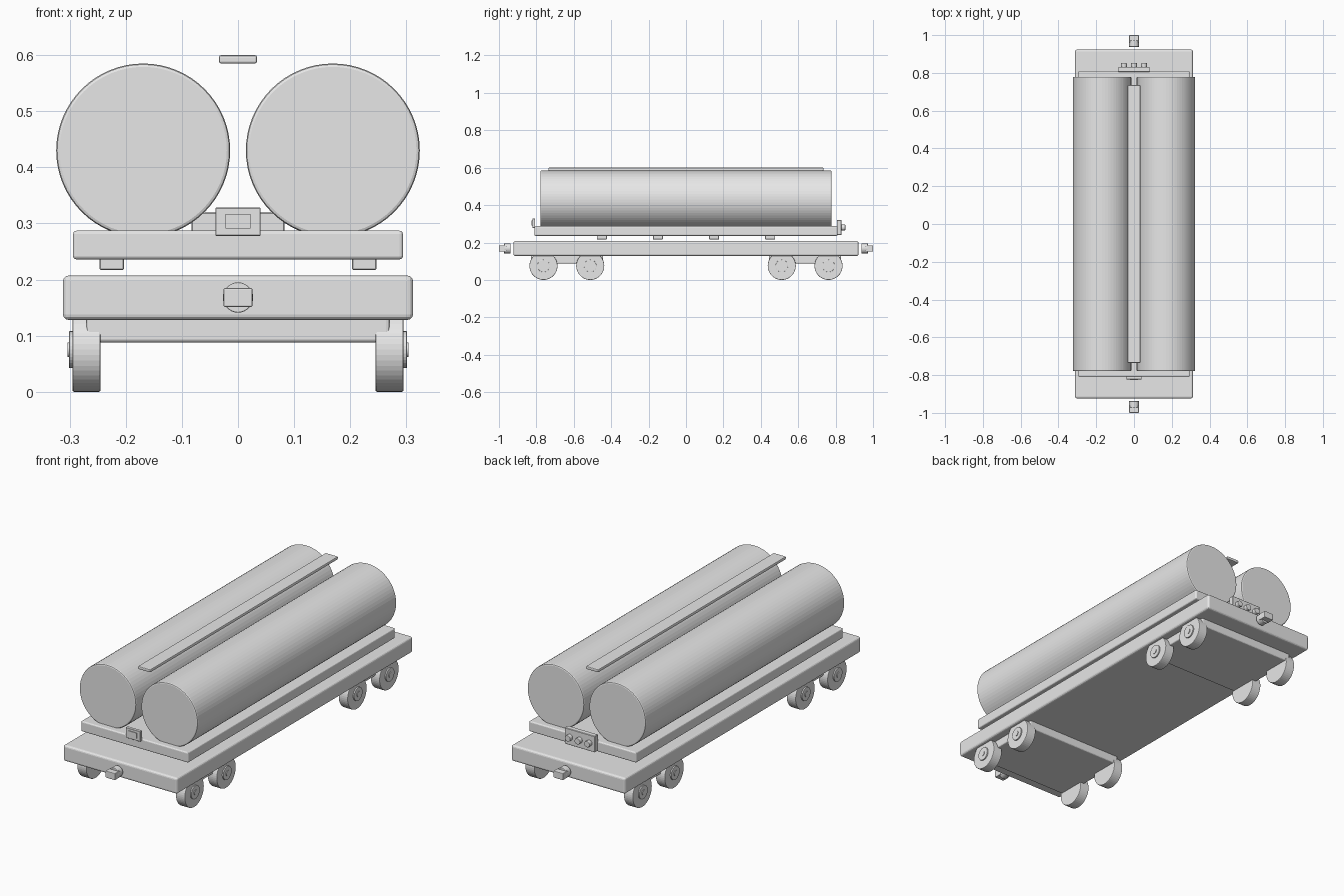
import bpy
import bmesh
import math
from mathutils import Matrix, Vector

if "Cube" in bpy.data.objects:
    bpy.data.objects.remove(bpy.data.objects["Cube"])

grey = bpy.data.materials.new("plain grey")
grey.diffuse_color = (0.8, 0.8, 0.8, 1)
grey.use_nodes = True
grey.node_tree.nodes["Principled BSDF"].inputs["Base Color"].default_value = grey.diffuse_color


def finish(bm, name, bevel, segments):
    mesh = bpy.data.meshes.new(name)
    bmesh.ops.recalc_face_normals(bm, faces=bm.faces)
    bm.to_mesh(mesh)
    bm.free()
    mesh.materials.append(grey)
    obj = bpy.data.objects.new(name, mesh)
    bpy.context.collection.objects.link(obj)
    if bevel:
        mod = obj.modifiers.new("edge rounding", 'BEVEL')
        mod.width = bevel
        mod.segments = segments
        mod.limit_method = 'ANGLE'
        mod.angle_limit = math.radians(40)
    return obj


def box(name, x, y, z, bevel=0.0, segments=3):
    """Box given as (min, max) ranges on each axis."""
    bm = bmesh.new()
    bmesh.ops.create_cube(bm, size=1)
    for v in bm.verts:
        v.co = Vector([(r[0] + r[1]) / 2 + c * (r[1] - r[0])
                       for c, r in zip(v.co, (x, y, z))])
    return finish(bm, name, bevel, segments)


def cylinder(name, centre, radius, length, axis, sides=48, bevel=0.0):
    """Cylinder lying along the x or y axis."""
    bm = bmesh.new()
    turn = Matrix.Rotation(math.pi / 2, 4, 'Y' if axis == 'X' else 'X')
    bmesh.ops.create_cone(bm, cap_ends=True, segments=sides, radius1=radius,
                          radius2=radius, depth=length,
                          matrix=Matrix.Translation(centre) @ turn)
    return finish(bm, name, bevel, 2)


# Deck and the cradle that carries the tanks
box("deck", (-0.312, 0.312), (-0.923, 0.923), (0.128, 0.207), 0.01)
box("cradle", (-0.294, 0.294), (-0.81, 0.81), (0.236, 0.287), 0.006)

for side, label in ((-1, "left"), (1, "right")):
    # Twin long tanks with softened rims
    cylinder(f"{label}_tank", (side * 0.169, 0, 0.43), 0.155, 1.558, 'Y', 64, 0.006)
    # Feet under the cradle
    for y in (-0.45, -0.15, 0.15, 0.45):
        cx = side * 0.225
        box(f"{label}_cradle_foot", (cx - 0.022, cx + 0.022),
            (y - 0.027, y + 0.027), (0.217, 0.238), 0.002, 1)

# Walkway plank above the gap between the tanks
box("walkway", (-0.034, 0.034), (-0.735, 0.735), (0.585, 0.6), 0.004, 2)

for end, label in ((-1, "front"), (1, "rear")):
    # Bogie frame
    yc = end * 0.637
    box(f"{label}_bogie_frame", (-0.27, 0.27), (yc - 0.193, yc + 0.193),
        (0.088, 0.135), 0.006)
    # Wheels with stepped hubs
    for y in (yc - 0.125, yc + 0.125):
        for side in (-1, 1):
            cylinder(f"{label}_wheel", (side * 0.27, y, 0.075), 0.075, 0.05,
                     'X', 48, 0.003)
            cylinder(f"{label}_wheel_hub", (side * 0.296, y, 0.075), 0.033,
                     0.01, 'X', 32, 0.001)
            cylinder(f"{label}_axle_cap", (side * 0.299, y, 0.075), 0.013,
                     0.01, 'X', 24)
    # Coupler: round collar and square head
    cylinder(f"{label}_coupler_collar", (0, end * 0.955, 0.168), 0.027, 0.034,
             'Y', 32, 0.002)
    ys = sorted((end * 0.96, end * 1.0))
    box(f"{label}_coupler_head", (-0.026, 0.026), ys, (0.151, 0.185), 0.003, 2)

# Front label plate with a raised inner panel
box("front_plate", (-0.04, 0.04), (-0.822, -0.806), (0.278, 0.328), 0.001, 1)
box("front_plate_panel", (-0.022, 0.022), (-0.825, -0.82), (0.291, 0.317))

# Rear valve panel with three round valves
box("rear_valve_panel", (-0.083, 0.083), (0.806, 0.832), (0.24, 0.32), 0.002, 1)
for x in (-0.053, 0, 0.053):
    cylinder("rear_valve", (x, 0.841, 0.28), 0.015, 0.022, 'Y', 24, 0.002)
